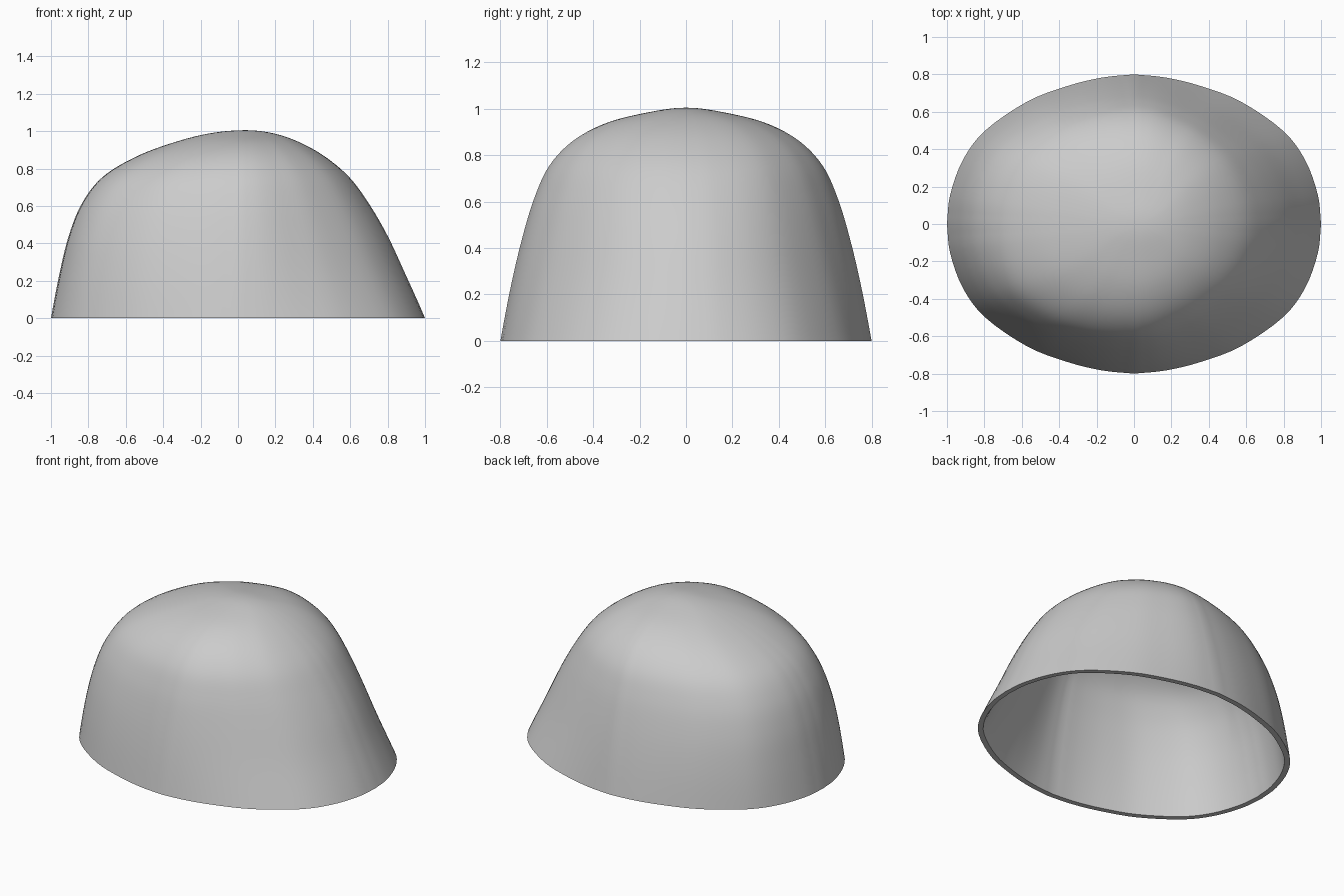
import bpy
import bmesh
import math

cube = bpy.data.objects.get("Cube")
if cube:
    bpy.data.objects.remove(cube, do_unlink=True)

HEIGHT = 1.005
APEX_X = 0.04
WALL = 0.035
QUARTER = 28   # segments per quarter turn
ROWS = 44      # rings from rim to apex

# Half-widths from rim to apex, at heights that crowd towards the top
LEFT_X = [1, .895, .80, .70, .595, .465, .325, .185, APEX_X]
RIGHT_X = [-1, -.955, -.905, -.835, -.725, -.545, -.335, -.145, APEX_X]
SIDE_Y = [.8, .755, .707, .655, .59, .485, .335, .14, 0]
# Quarter of the rim outline, from the side tip to the front tip
RIM_X = [1, .983, .915, .795, .57, .355, .17, 0]
RIM_Y = [0, .155, .342, .50, .655, .738, .783, .8]


def smooth_sample(vals, t):
    """Catmull-Rom value of an evenly spaced table, t in 0..1."""
    f = t * (len(vals) - 1)
    i = min(int(f), len(vals) - 2)
    f -= i
    b, c = vals[i], vals[i + 1]
    a = vals[i - 1] if i else 2 * b - c
    d = vals[i + 2] if i + 2 < len(vals) else 2 * c - b
    return b + f * ((c - a) + f * ((2 * a - 5 * b + 4 * c - d)
                    + f * (3 * (b - c) + d - a))) / 2


def ring(s):
    """One horizontal ring of the shell; s runs from rim to apex."""
    z = HEIGHT * (1 - (1 - s) ** 2)
    centre = APEX_X * s
    left = smooth_sample(LEFT_X, s) - centre
    right = centre - smooth_sample(RIGHT_X, s)
    side = smooth_sample(SIDE_Y, s)
    points = []
    for i in range(4 * QUARTER):
        k = i % (2 * QUARTER)
        u = min(k, 2 * QUARTER - k) / QUARTER
        on_left = i <= QUARTER or i >= 3 * QUARTER
        # Diagonals are a little flatter on the sloping end, fuller on the other
        swell = (-.04 if on_left else .02) * math.sin(math.pi * z / HEIGHT)
        swell = 1 + swell * math.sin(math.pi * u) ** 2
        x = smooth_sample(RIM_X, u) * (left if on_left else -right)
        y = smooth_sample(RIM_Y, u) / .8 * side
        y = y if i <= 2 * QUARTER else -y
        points.append((centre + x * swell, y * swell, z))
    return points


# Outer skin: stacked rings closed by a fan at the apex
bm = bmesh.new()
count = 4 * QUARTER
rings = [[bm.verts.new(p) for p in ring(r / ROWS)] for r in range(ROWS)]
apex = bm.verts.new((APEX_X, 0, HEIGHT))
for low, high in zip(rings, rings[1:]):
    for i in range(count):
        j = (i + 1) % count
        bm.faces.new((low[i], low[j], high[j], high[i]))
for i in range(count):
    bm.faces.new((rings[-1][i], rings[-1][(i + 1) % count], apex))
bm.normal_update()

# Inner skin: the outer one pushed inwards, with its rim kept on the ground
inner = {v: bm.verts.new(v.co - v.normal * WALL) for v in list(bm.verts)}
for v in rings[0]:
    inner[v].co.z = 0
for f in list(bm.faces):
    bm.faces.new([inner[v] for v in reversed(f.verts)])

# Flat rim joining both skins
for i in range(count):
    a, b = rings[0][i], rings[0][(i + 1) % count]
    bm.faces.new((b, a, inner[a], inner[b]))
bmesh.ops.recalc_face_normals(bm, faces=bm.faces)

mesh = bpy.data.meshes.new("hollow_dome_shell")
bm.to_mesh(mesh)
bm.free()
shell = bpy.data.objects.new("hollow_dome_shell", mesh)
bpy.context.collection.objects.link(shell)

# Plain grey
grey = bpy.data.materials.new("plain_grey")
grey.use_nodes = True
colour = (.6, .6, .6, 1)
grey.diffuse_color = colour
grey.node_tree.nodes["Principled BSDF"].inputs["Base Color"].default_value = colour
mesh.materials.append(grey)

# Smooth skins with a crisp rim edge
bpy.ops.object.select_all(action="DESELECT")
shell.select_set(True)
bpy.context.view_layer.objects.active = shell
bpy.ops.object.shade_smooth_by_angle(angle=math.radians(40))
